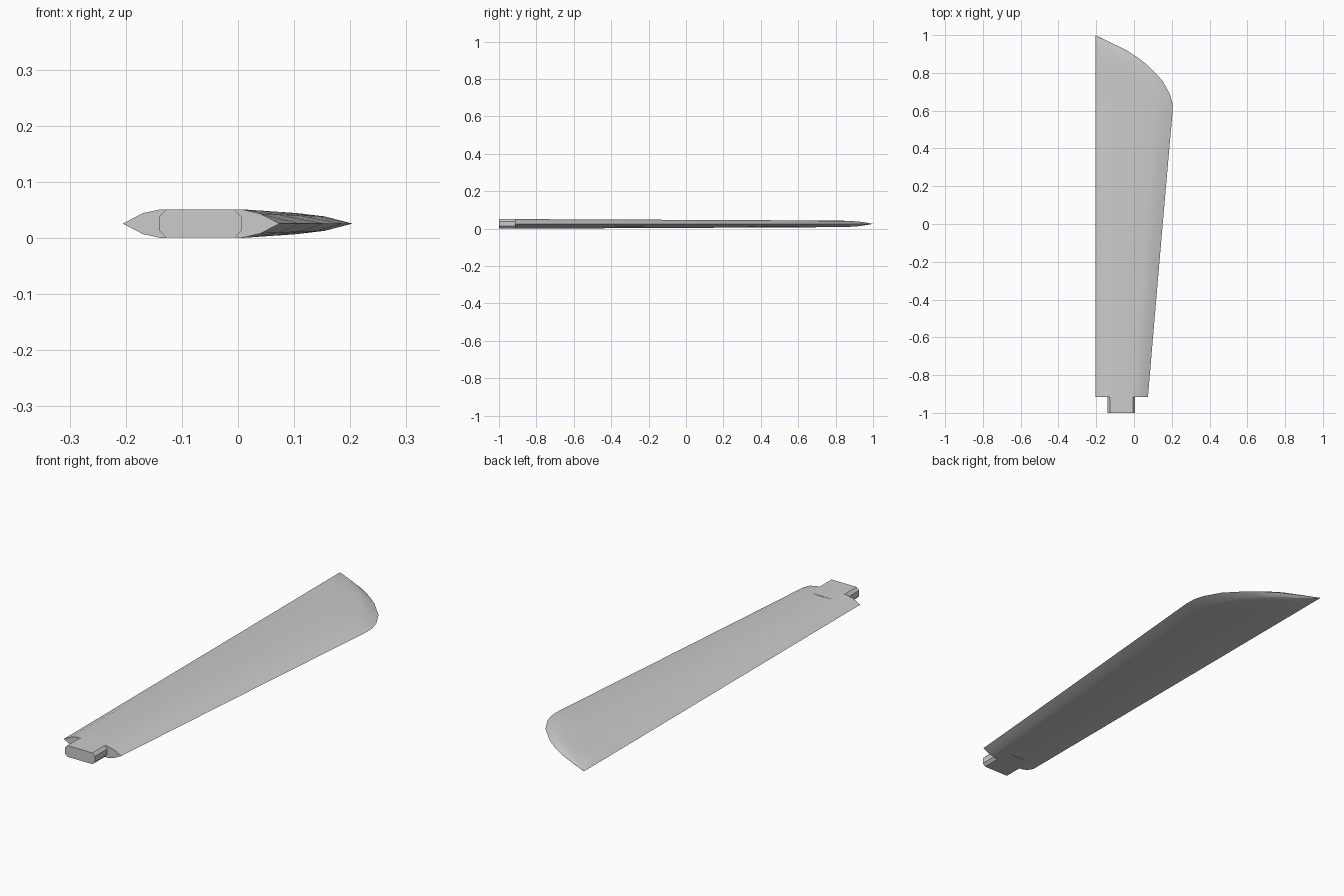
import bpy, bmesh, math

if "Cube" in bpy.data.objects:
    bpy.data.objects.remove(bpy.data.objects["Cube"])

grey = bpy.data.materials.new("light_grey")
grey.diffuse_color = (0.6, 0.6, 0.6, 1)
grey.use_nodes = True
grey.node_tree.nodes["Principled BSDF"].inputs["Base Color"].default_value = grey.diffuse_color
MID = 0.0257  # height of the blade's centre plane


def loft(name, rings, tip=None, angle=22):
    """Skin a list of closed rings; close the end with a cap or a tip point."""
    bm = bmesh.new()
    loops = [[bm.verts.new(p) for p in ring] for ring in rings]
    n = len(loops[0])
    for a, b in zip(loops, loops[1:]):
        for i in range(n):
            j = (i + 1) % n
            bm.faces.new((a[i], a[j], b[j], b[i]))
    bm.faces.new(loops[0])
    if tip:
        t = bm.verts.new(tip)
        for i in range(n):
            bm.faces.new((loops[-1][i], loops[-1][(i + 1) % n], t))
    else:
        bm.faces.new(loops[-1])
    bmesh.ops.recalc_face_normals(bm, faces=bm.faces)
    mesh = bpy.data.meshes.new(name)
    bm.to_mesh(mesh)
    bm.free()
    mesh.materials.append(grey)
    ob = bpy.data.objects.new(name, mesh)
    bpy.context.collection.objects.link(ob)
    bpy.ops.object.select_all(action='DESELECT')
    ob.select_set(True)
    bpy.context.view_layer.objects.active = ob
    bpy.ops.object.shade_smooth_by_angle(angle=math.radians(angle))
    return ob


# blade section: (fraction of chord, half thickness), upper side from edge to edge
upper = [(0, 0), (0.125, 0.0185), (0.24, 0.0255), (0.5, 0.0232),
         (0.76, 0.0255), (0.88, 0.0175), (1, 0)]
section = upper + [(f, -h) for f, h in reversed(upper[1:-1])]

# blade stations: y, right edge x, thickness scale
LEFT = -0.205
stations = [(-0.915, 0.074, 1.0), (-0.5, 0.109, 0.93), (0.0, 0.152, 0.84),
            (0.4, 0.187, 0.77), (0.59, 0.204, 0.73), (0.64, 0.203, 0.72),
            (0.69, 0.189, 0.71), (0.76, 0.15, 0.69), (0.84, 0.073, 0.66),
            (0.88, 0.022, 0.61), (0.92, -0.04, 0.5), (0.96, -0.122, 0.28)]
rings = [[(LEFT + f * (x - LEFT), y, MID + h * s) for f, h in section]
         for y, x, s in stations]
loft("blade", rings, tip=(LEFT, 1.0, MID))

# mounting tab: flat bar with chamfered corners, running into the blade root
cx, hw, hh, c = -0.067, 0.073, 0.0247, 0.012
corner = [(hw, -hh + c), (hw, hh - c), (hw - c, hh)]
profile = [(hw - c, -hh)] + corner + [(-hw + c, hh), (-hw, hh - c),
                                      (-hw, -hh + c), (-hw + c, -hh)]
loft("mounting_tab", [[(cx + x, y, MID + z) for x, z in profile]
                      for y in (-1.0, -0.85)], angle=25)
